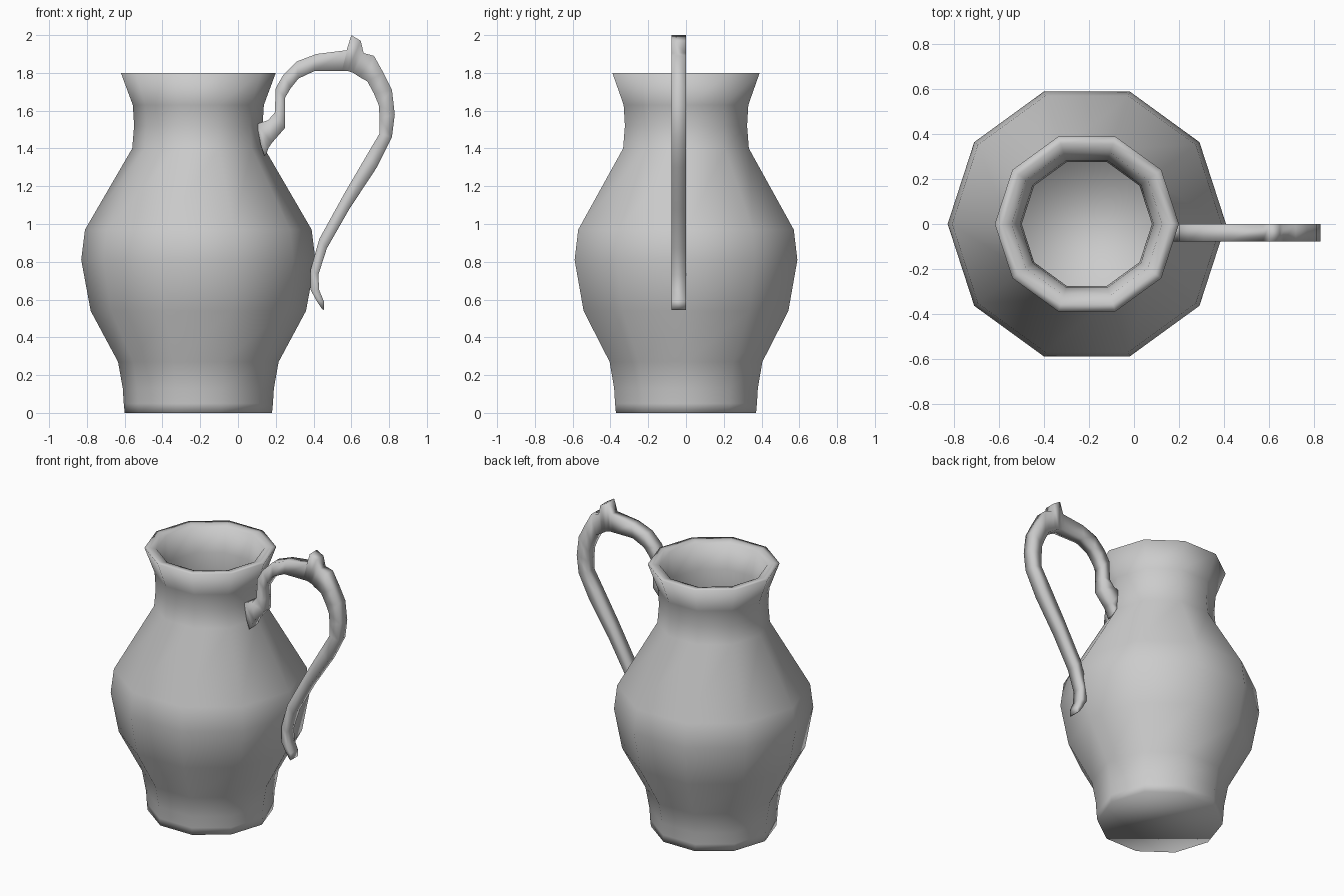
import bpy, bmesh
from math import cos, sin, pi

if "Cube" in bpy.data.objects:
    bpy.data.objects.remove(bpy.data.objects["Cube"], do_unlink=True)

SIDES = 10
AXIS_X = -0.21

clay = bpy.data.materials.new("grey_clay")
clay.use_nodes = True
clay.diffuse_color = (0.6, 0.6, 0.6, 1)
clay.node_tree.nodes["Principled BSDF"].inputs["Base Color"].default_value = (0.6, 0.6, 0.6, 1)


def loft(name, rings):
    """Skin a list of closed rings, capping both ends, and shade it smooth."""
    bm = bmesh.new()
    loops = [[bm.verts.new(point) for point in ring] for ring in rings]
    for lower, upper in zip(loops, loops[1:]):
        count = len(lower)
        for i in range(count):
            j = (i + 1) % count
            bm.faces.new((lower[i], lower[j], upper[j], upper[i]))
    bm.faces.new(loops[0][::-1])
    bm.faces.new(loops[-1])
    bmesh.ops.recalc_face_normals(bm, faces=bm.faces)
    for face in bm.faces:
        face.smooth = True
    mesh = bpy.data.meshes.new(name)
    bm.to_mesh(mesh)
    bm.free()
    mesh.materials.append(clay)
    obj = bpy.data.objects.new(name, mesh)
    bpy.context.collection.objects.link(obj)
    return obj


def ring(radius, z):
    """Ten-sided horizontal ring around the jug's axis."""
    return [(AXIS_X + radius * cos(2 * pi * i / SIDES),
             radius * sin(2 * pi * i / SIDES), z) for i in range(SIDES)]


# Jug body: outer wall, rolled rim, then the inner wall down to the floor
outer = [(.39, 0), (.395, .05), (.4, .13), (.425, .27), (.57, .54), (.62, .81),
         (.6, .97), (.35, 1.4), (.34, 1.52), (.347, 1.63), (.41, 1.8)]
rim = [(.375, 1.8), (.335, 1.79)]
inner = [(radius - .05, z) for radius, z in outer[-2:2:-1]] + [(.34, .1)]
loft("jug_body", [ring(radius, z) for radius, z in outer + rim + inner])

# Handle: a square-sectioned strap between an outer and an inner outline
outer_edge = [(.14, 1.36), (.12, 1.42), (.1, 1.53), (.16, 1.55), (.195, 1.59),
              (.2, 1.72), (.24, 1.79), (.31, 1.86), (.415, 1.9), (.575, 1.92),
              (.6, 2), (.65, 1.97), (.665, 1.905), (.72, 1.89), (.77, 1.8),
              (.815, 1.71), (.83, 1.58), (.815, 1.46), (.735, 1.3), (.59, 1.08),
              (.47, .87), (.425, .73), (.43, .65), (.455, .59), (.455, .545)]
inner_edge = [(.15, 1.37), (.16, 1.4), (.18, 1.43), (.25, 1.51), (.25, 1.59),
              (.25, 1.67), (.28, 1.72), (.32, 1.77), (.405, 1.81), (.55, 1.81),
              (.58, 1.81), (.61, 1.8), (.64, 1.78), (.685, 1.755), (.72, 1.69),
              (.745, 1.63), (.75, 1.56), (.75, 1.48), (.685, 1.37), (.565, 1.165),
              (.43, .92), (.385, .76), (.385, .65), (.415, .595), (.445, .55)]
FRONT, BACK = -.078, 0
loft("handle", [[(a, FRONT, b), (a, BACK, b), (c, BACK, d), (c, FRONT, d)]
                for (a, b), (c, d) in zip(outer_edge, inner_edge)])
